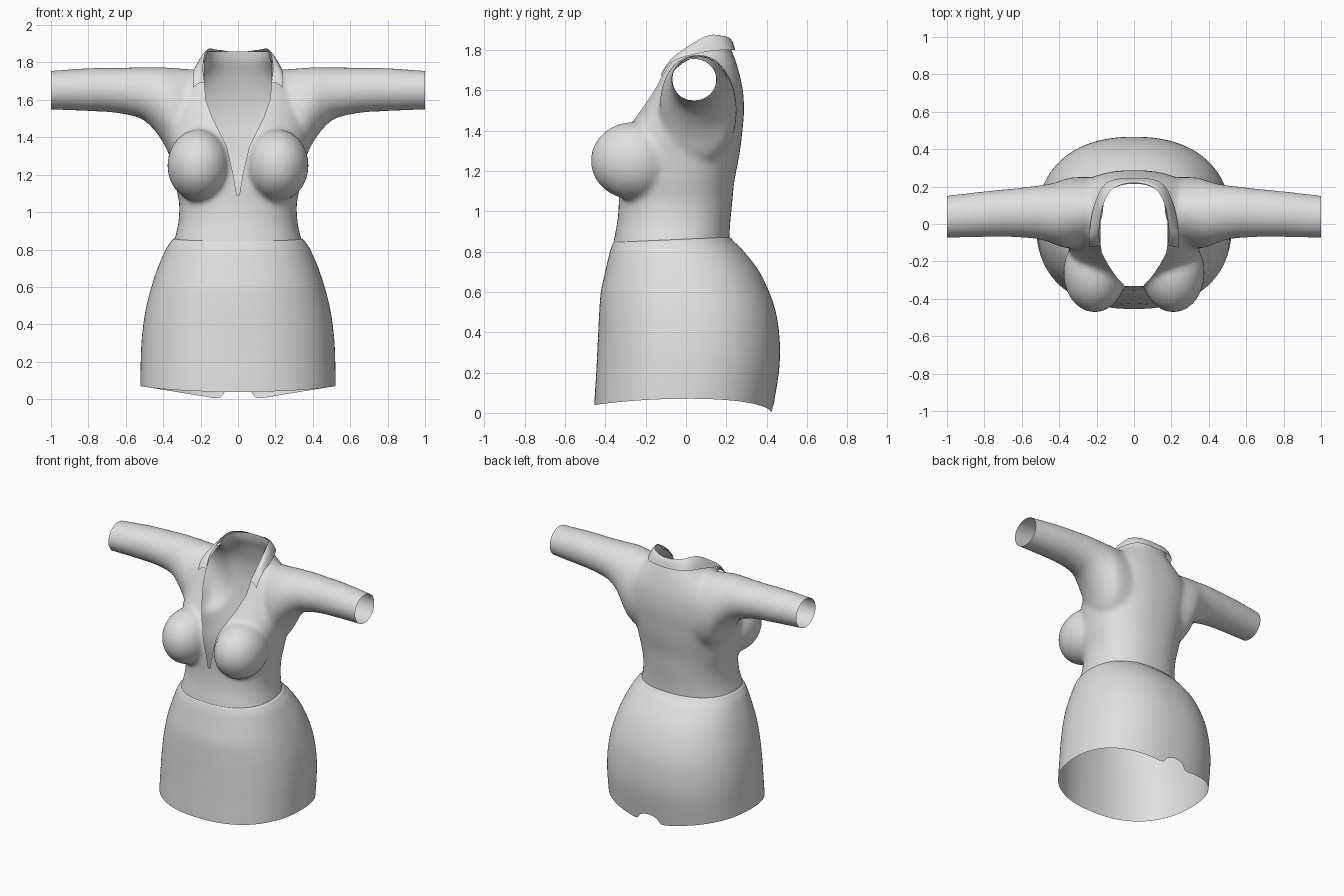
import bpy
import bmesh
import math
from mathutils import Matrix, Vector

cube = bpy.data.objects.get("Cube")
if cube:
    bpy.data.objects.remove(cube, do_unlink=True)

cloth = bpy.data.materials.new("light_grey_cloth")
cloth.use_nodes = True
GREY = (0.75, 0.75, 0.75, 1)
cloth.diffuse_color = GREY
for node in cloth.node_tree.nodes:
    if node.type == 'BSDF_PRINCIPLED':
        node.inputs["Base Color"].default_value = GREY


def sample(rows, steps):
    """Smooth curve through rows of numbers."""
    out = []
    last = len(rows) - 1
    for i in range(last):
        quad = [rows[min(max(i + k, 0), last)] for k in (-1, 0, 1, 2)]
        for s in range(steps):
            t = s / steps
            out.append([b + 0.5 * t * (c - a + t * (2 * a - 5 * b + 4 * c - d + t * (3 * (b - c) + d - a)))
                        for a, b, c, d in zip(*quad)])
    out.append(list(rows[-1]))
    return out


def oval(count, power):
    """Unit superellipse."""
    pts = []
    for i in range(count):
        a = 2 * math.pi * i / count
        c, s = math.cos(a), math.sin(a)
        pts.append((math.copysign(abs(c) ** (2 / power), c),
                    math.copysign(abs(s) ** (2 / power), s)))
    return pts


def loft(bm, rings, closed=True, caps=False):
    rows = [[bm.verts.new(p) for p in ring] for ring in rings]
    n = len(rows[0])
    for a, b in zip(rows, rows[1:]):
        for i in range(n if closed else n - 1):
            j = (i + 1) % n
            bm.faces.new((a[i], a[j], b[j], b[i]))
    if caps:
        bm.faces.new(rows[0][::-1])
        bm.faces.new(rows[-1])


def body_rings(rows, steps, count, power):
    """Horizontal rings from rows of height, half width, front y, back y."""
    return [[Vector((w * c, (f + b) / 2 + (b - f) / 2 * s, z)) for c, s in oval(count, power)]
            for z, w, f, b in sample(rows, steps)]


def trim(bm, keep):
    """Cut the mesh cleanly along keep(co) = 0 and drop the negative side."""
    value = {v: keep(v.co) for v in bm.verts}
    crossing = [e for e in bm.edges if (value[e.verts[0]] > 0) != (value[e.verts[1]] > 0)]
    fresh = []
    for e in crossing:
        a, b = e.verts
        t = value[a] / (value[a] - value[b])
        fresh.append(bmesh.utils.edge_split(e, a, min(max(t, 0.001), 0.999))[1])
    bmesh.ops.connect_verts(bm, verts=fresh)
    doomed = [f for f in bm.faces if min(value.get(v, 0) for v in f.verts) < 0]
    bmesh.ops.delete(bm, geom=doomed, context='FACES')


def make_object(name, bm):
    mesh = bpy.data.meshes.new(name)
    bm.to_mesh(mesh)
    bm.free()
    ob = bpy.data.objects.new(name, mesh)
    bpy.context.scene.collection.objects.link(ob)
    return ob


def finish(ob):
    ob.data.materials.clear()
    ob.data.materials.append(cloth)
    for p in ob.data.polygons:
        p.material_index = 0
        p.use_smooth = True


def lerp_table(table, x):
    for (x0, y0), (x1, y1) in zip(table, table[1:]):
        if x <= x1:
            return y0 + (y1 - y0) * (x - x0) / (x1 - x0)
    return table[-1][1]


# Blouse: solid torso, bust and sleeves, fused and softened
TORSO = [(.78, .36, -.37, .21), (.87, .335, -.355, .215), (.95, .318, -.34, .22),
         (1.05, .315, -.333, .23), (1.15, .335, -.335, .24), (1.28, .355, -.33, .265),
         (1.4, .375, -.295, .28), (1.5, .375, -.235, .288), (1.6, .36, -.175, .282),
         (1.68, .31, -.14, .265), (1.75, .235, -.11, .245), (1.8, .185, -.08, .225),
         (1.86, .165, -.04, .215), (1.95, .16, -.03, .21)]
# Sleeve rows: x, bottom z, top z, front y, back y
SLEEVE = [(.2, 1.2, 1.76, -.1, .25), (.33, 1.25, 1.77, -.13, .25), (.4, 1.37, 1.775, -.12, .23),
          (.45, 1.44, 1.775, -.1, .215), (.52, 1.5, 1.775, -.08, .205), (.65, 1.53, 1.772, -.07, .19),
          (.8, 1.54, 1.77, -.07, .175), (1.06, 1.55, 1.752, -.075, .145)]

bm = bmesh.new()
loft(bm, body_rings(TORSO, 5, 72, 2.3), caps=True)
for side in (-1, 1):
    rings = [[Vector((side * x, (f + b) / 2 + (b - f) / 2 * c, (lo + hi) / 2 + (hi - lo) / 2 * s))
              for c, s in oval(40, 2)] for x, lo, hi, f, b in sample(SLEEVE, 5)]
    loft(bm, rings, caps=True)
    place = Matrix.Translation((side * .21, -.26, 1.25)) @ Matrix.Diagonal((.168, .213, .193, 1))
    bmesh.ops.create_icosphere(bm, subdivisions=4, radius=1, matrix=place)
bmesh.ops.recalc_face_normals(bm, faces=bm.faces[:])
blouse = make_object("blouse", bm)
fuse = blouse.modifiers.new("fuse", 'REMESH')
fuse.mode = 'VOXEL'
fuse.voxel_size = 0.014
soften = blouse.modifiers.new("soften", 'SMOOTH')
soften.factor = 0.5
soften.iterations = 14
bpy.context.view_layer.update()
graph = bpy.context.evaluated_depsgraph_get()
fused = bpy.data.meshes.new_from_object(blouse.evaluated_get(graph))
blouse.modifiers.clear()
blouse.data = fused

# Open the neckline, cuffs and waist
NECKLINE = [(.7, -.1), (1.05, 0), (1.2, .025), (1.35, .06), (1.5, .135), (1.6, .172), (1.7, .18), (2, .18)]


def blouse_keep(p):
    neck = max(abs(p.x) - lerp_table(NECKLINE, p.z), p.y - max(p.z - 1.78, -.08))
    return min(1 - abs(p.x), p.z - .85 - .04 * p.y, 1.86 - p.z, neck)


bm = bmesh.new()
bm.from_mesh(blouse.data)
trim(bm, blouse_keep)
bm.to_mesh(blouse.data)
bm.free()
finish(blouse)

# Collar: folded strip running round the neck; rows of fold point and outer point
HALF = [(.178, -.115, 1.69, .238, -.125, 1.665), (.187, -.04, 1.78, .24, -.06, 1.745),
        (.165, .1, 1.868, .213, .1, 1.79), (.11, .19, 1.868, .145, .222, 1.8)]
BACK = [(0, .22, 1.855, 0, .245, 1.795)]
MIRRORED = [(-a, b, c, -d, e, f) for a, b, c, d, e, f in reversed(HALF)]
strips = []
for row in sample(HALF + BACK + MIRRORED, 8):
    fold, outer = Vector(row[:3]), Vector(row[3:])
    strips.append([fold.lerp(outer, k / 5) + Vector((0, 0, .012 * math.sin(math.pi * k / 5)))
                   for k in range(6)])
bm = bmesh.new()
loft(bm, strips, closed=False)
bmesh.ops.recalc_face_normals(bm, faces=bm.faces[:])
finish(make_object("collar", bm))

# Skirt with a rolled waist, a dipping hem and a small vent at the back
SKIRT = [(-.05, .52, -.458, .42), (.07, .522, -.453, .44), (.2, .52, -.445, .46), (.3, .516, -.44, .466),
         (.4, .506, -.435, .461), (.5, .489, -.43, .445), (.6, .463, -.422, .412), (.7, .43, -.402, .36),
         (.8, .387, -.38, .28), (.84, .362, -.368, .238), (.857, .348, -.361, .224), (.862, .336, -.354, .216)]


def skirt_keep(p):
    if p.y < 0:
        return p.z - .07 + .03 * (p.y / .45) ** 2
    hem = p.z - .085 * abs(p.x) / .52 + .015
    vent = .06 * (math.hypot(p.x / .092, p.z / .062) - 1)
    return min(hem, vent)


bm = bmesh.new()
loft(bm, body_rings(SKIRT, 5, 128, 2.3))
for v in bm.verts:
    v.co.z += .04 * v.co.y * max(0, (v.co.z - .6) / .26)
trim(bm, skirt_keep)
bmesh.ops.recalc_face_normals(bm, faces=bm.faces[:])
finish(make_object("skirt", bm))
